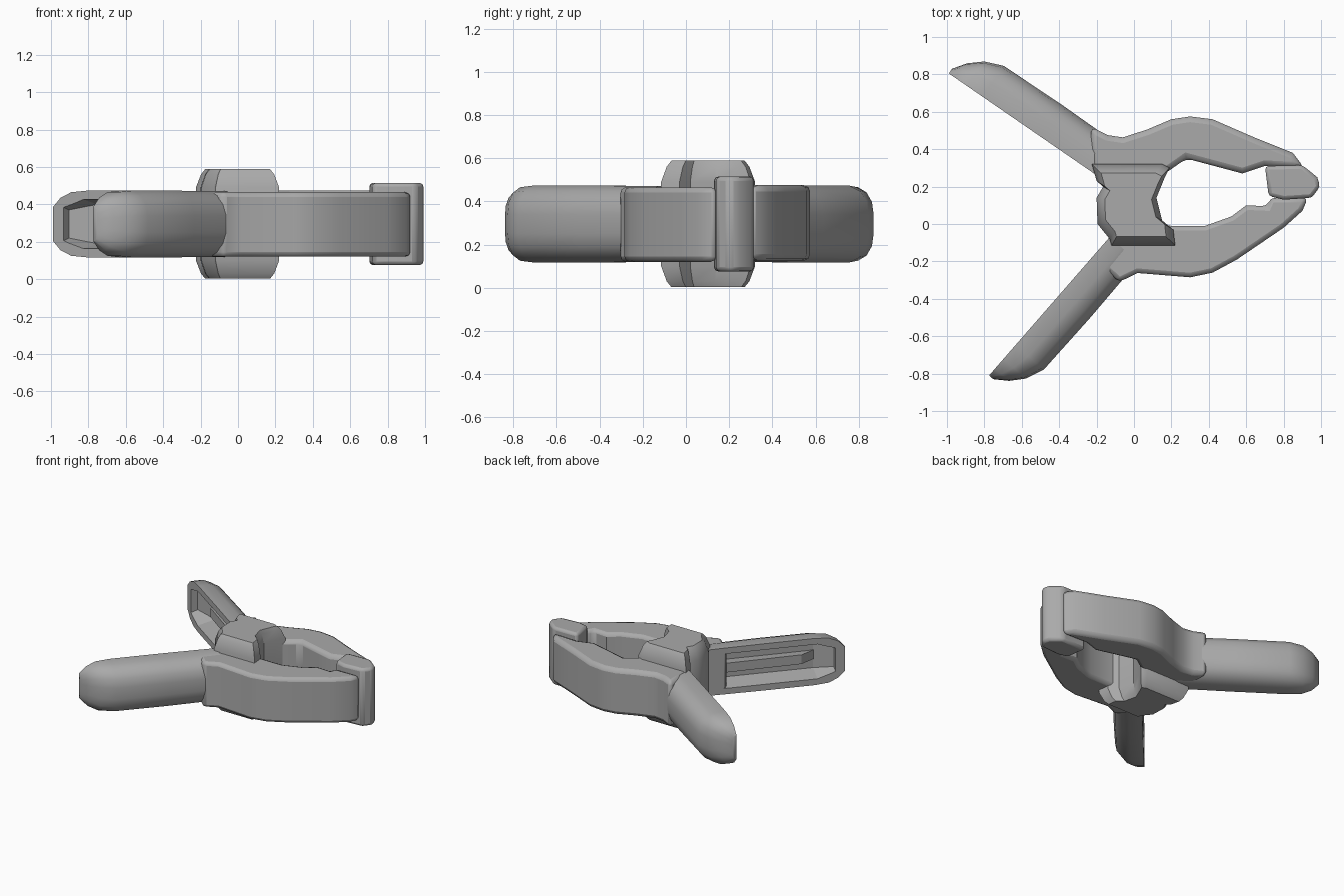
import bpy, bmesh, math
from mathutils import Vector, Matrix

if "Cube" in bpy.data.objects:
    bpy.data.objects.remove(bpy.data.objects["Cube"], do_unlink=True)

MID = 0.295  # height of the clamp's mid plane

grey = bpy.data.materials.new("clamp_grey")
grey.use_nodes = True
grey.diffuse_color = (0.4, 0.4, 0.4, 1)
grey.node_tree.nodes["Principled BSDF"].inputs["Base Color"].default_value = (0.4, 0.4, 0.4, 1)


def loft(name, rings):
    """Skin a list of equal-length point rings and cap both ends."""
    bm = bmesh.new()
    rows = [[bm.verts.new(p) for p in ring] for ring in rings]
    n = len(rows[0])
    for a, b in zip(rows, rows[1:]):
        for i in range(n):
            j = (i + 1) % n
            bm.faces.new((a[i], a[j], b[j], b[i]))
    bm.faces.new(rows[0])
    bm.faces.new(rows[-1])
    bmesh.ops.recalc_face_normals(bm, faces=bm.faces)
    mesh = bpy.data.meshes.new(name)
    bm.to_mesh(mesh)
    bm.free()
    mesh.materials.append(grey)
    ob = bpy.data.objects.new(name, mesh)
    bpy.context.collection.objects.link(ob)
    return ob


def smooth(ob, angle=35):
    bpy.ops.object.select_all(action="DESELECT")
    ob.select_set(True)
    bpy.context.view_layer.objects.active = ob
    bpy.ops.object.shade_smooth_by_angle(angle=math.radians(angle))


def plate(name, outline, z0, z1, bevel):
    """Extrude a plan outline and round its edges."""
    ob = loft(name, [[(x, y, z) for x, y in outline] for z in (z0, z1)])
    mod = ob.modifiers.new("round", "BEVEL")
    mod.width, mod.segments = bevel, 2
    mod.limit_method, mod.angle_limit = "ANGLE", math.radians(40)
    smooth(ob)
    return ob


def handle(name, root, tip, side):
    """Round-backed grip, hollowed on its inner face, with a central rib."""
    root, tip = Vector(root), Vector(tip)
    along = tip - root
    normal = Vector((-along.y, along.x)).normalized() * side

    def ring(s, section):
        base = root + along * s
        return [(*(base + normal * n), MID + z) for n, z in section]

    def d_section(t, h):
        half = [(0, h), (t * 0.45, h), (t * 0.75, h * 0.86), (t * 0.94, h * 0.6), (t, h * 0.25)]
        return half + [(n, -z) for n, z in reversed(half)]

    def box_section(n0, n1, h):
        return [(n0, h), (n1, h * 0.75), (n1, -h * 0.75), (n0, -h)]

    stations = [(0, 0.2, 0.175), (0.4, 0.205, 0.178), (0.78, 0.2, 0.178),
                (0.88, 0.16, 0.17), (0.95, 0.1, 0.14), (1, 0.03, 0.09)]
    body = loft(name, [ring(s, d_section(t, h)) for s, t, h in stations])
    cutter = loft(name + "_cutter", [ring(s, box_section(-0.04, n, h)) for s, n, h in
                                     ((0.12, 0.13, 0.14), (0.8, 0.13, 0.14), (0.93, 0.05, 0.1))])
    cutter.hide_render = True
    cutter.hide_viewport = True
    mod = body.modifiers.new("hollow", "BOOLEAN")
    mod.operation, mod.solver, mod.object = "DIFFERENCE", "EXACT", cutter
    smooth(body, 40)
    loft(name + "_rib", [ring(s, box_section(n, 0.16, 0.035))
                         for s, n in ((0.08, 0.05), (0.7, 0.06), (0.8, 0.12))])


# Grips
handle("back_handle", (-0.17, 0.24), (-0.99, 0.805), -1)
handle("front_handle", (-0.13, -0.07), (-0.775, -0.81), 1)

# Curved jaw arms
plate("back_jaw", [(-0.23, 0.3), (-0.23, 0.52), (-0.14, 0.475), (-0.06, 0.463), (0.07, 0.505),
                   (0.2, 0.56), (0.3, 0.575), (0.42, 0.56), (0.65, 0.46), (0.85, 0.38),
                   (0.91, 0.3), (0.7, 0.31), (0.58, 0.27), (0.28, 0.35), (0.18, 0.28),
                   (0.0, 0.2), (-0.17, 0.24)], 0.125, 0.475, 0.03)
plate("front_jaw", [(-0.13, -0.07), (-0.22, -0.18), (-0.08, -0.31), (0.02, -0.262), (0.3, -0.285),
                    (0.42, -0.26), (0.55, -0.19), (0.8, -0.02), (0.9, 0.07), (0.93, 0.14),
                    (0.73, 0.14), (0.71, 0.095), (0.6, 0.1), (0.52, 0.04), (0.38, -0.01),
                    (0.2, -0.01), (0.0, 0.02)], 0.12, 0.465, 0.03)

# Gripping pad at the tip
plate("jaw_pad", [(0.7, 0.31), (0.72, 0.15), (0.8, 0.13), (0.95, 0.14), (0.995, 0.2),
                  (0.98, 0.25), (0.9, 0.315)], 0.075, 0.515, 0.02)

# Spring hub joining the arms, tapered above and below
hub_plan = [(-0.225, 0.32), (-0.2, 0.23), (-0.165, 0.2), (-0.2, 0.14), (-0.195, 0.0), (-0.13, -0.08),
            (-0.12, -0.115), (0.22, -0.115), (0.21, -0.03), (0.15, 0.02), (0.12, 0.14),
            (0.165, 0.25), (0.19, 0.3), (0.15, 0.32)]
levels = [(0.003, 0.78), (0.03, 0.88), (0.1, 1), (0.49, 1), (0.56, 0.88), (0.588, 0.78)]
hub = loft("spring_hub", [[(x * s, 0.1 + (y - 0.1) * s, z) for x, y in hub_plan] for z, s in levels])
smooth(hub)
